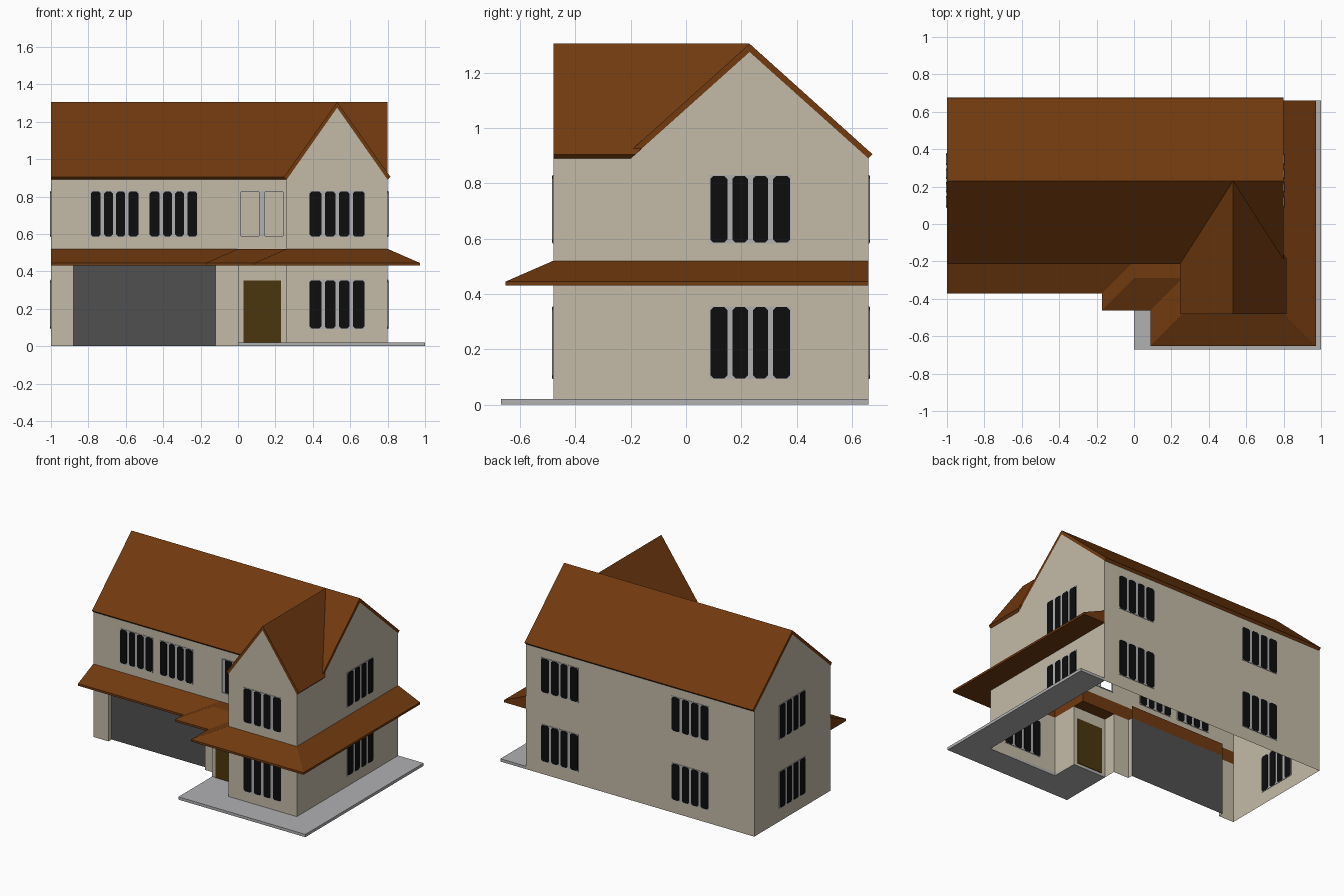
import bpy
import bmesh
from mathutils import Vector

cube = bpy.data.objects.get("Cube")
if cube:
    bpy.data.objects.remove(cube, do_unlink=True)


def material(name, r, g, b):
    m = bpy.data.materials.new(name)
    m.use_nodes = True
    m.diffuse_color = (r, g, b, 1)
    bsdf = next(n for n in m.node_tree.nodes if n.type == 'BSDF_PRINCIPLED')
    bsdf.inputs["Base Color"].default_value = (r, g, b, 1)
    bsdf.inputs["Roughness"].default_value = 0.8
    return m


CREAM = material("cream_wall", 0.55, 0.50, 0.39)
BROWN = material("brown_roof", 0.165, 0.042, 0.005)
GREY = material("light_grey", 0.44, 0.44, 0.45)
DARK = material("dark_grey", 0.08, 0.08, 0.08)
WOOD = material("door_wood", 0.07, 0.037, 0.004)
BLACK = material("black_glass", 0.004, 0.004, 0.004)

# Main dimensions
LEFT, RIGHT, FRONT, BACK = -1.0, 0.8, -0.2, 0.66
WING_X, WING_Y, WING_RIDGE = 0.26, -0.48, 0.53
PORCH_Y, RIDGE_Y = -0.29, 0.23
LOW, UP, EAVE, PEAK = 0.43, 0.52, 0.89, 1.275


def build(name, verts, faces, mat, solid=False):
    mesh = bpy.data.meshes.new(name)
    mesh.from_pydata([tuple(v) for v in verts], [], faces)
    if solid:
        bm = bmesh.new()
        bm.from_mesh(mesh)
        bmesh.ops.recalc_face_normals(bm, faces=bm.faces)
        bm.to_mesh(mesh)
        bm.free()
    mesh.materials.append(mat)
    ob = bpy.data.objects.new(name, mesh)
    bpy.context.scene.collection.objects.link(ob)
    return ob


def at(axis, u, z, d):
    """Point in a wall plane: axis is the wall's normal, d its depth."""
    return (u, d, z) if axis == 'y' else (d, u, z)


def prism(name, axis, outline, d0, d1, mat):
    n = len(outline)
    verts = [at(axis, u, z, d) for d in (d0, d1) for u, z in outline]
    faces = [tuple(range(n)), tuple(range(n, 2 * n))]
    faces += [(i, (i + 1) % n, n + (i + 1) % n, n + i) for i in range(n)]
    return build(name, verts, faces, mat, True)


def rect(u0, u1, z0, z1):
    return [(u0, z0), (u1, z0), (u1, z1), (u0, z1)]


def panel(name, axis, outline, d, mat=CREAM, flip=False):
    order = list(range(len(outline)))
    return build(name, [at(axis, u, z, d) for u, z in outline],
                 [order[::-1] if flip else order], mat)


# Upper and lower walls, open underneath
gable = [(BACK, EAVE), (RIDGE_Y, PEAK), (FRONT, EAVE)]
panel("left_wall", 'x', [(FRONT, 0), (BACK, 0)] + gable, LEFT, flip=True)
panel("right_lower_wall", 'x', rect(WING_Y, BACK, 0, LOW), RIGHT)
panel("right_upper_wall", 'x', [(WING_Y, UP), (BACK, UP)] + gable + [(WING_Y, EAVE)], RIGHT)
panel("back_wall", 'y', rect(LEFT, RIGHT, 0, EAVE), BACK, flip=True)
panel("wing_lower_wall", 'y', rect(WING_X, RIGHT, 0, LOW), WING_Y)
panel("wing_gable_wall", 'y', [(WING_X, UP), (RIGHT, UP), (RIGHT, EAVE),
                               (WING_RIDGE, PEAK), (WING_X, EAVE)], WING_Y)
panel("wing_side_lower", 'x', rect(WING_Y, PORCH_Y, 0, LOW), WING_X, flip=True)
panel("wing_side_upper", 'x', rect(WING_Y, FRONT, UP, EAVE), WING_X, flip=True)
panel("front_upper_wall", 'y', rect(LEFT, 0, UP, EAVE), FRONT)
panel("porch_wall", 'y', rect(0, WING_X, 0, LOW), PORCH_Y)
panel("porch_side_wall", 'x', rect(PORCH_Y, FRONT, 0, LOW), 0, flip=True)

# Wall above the porch, with two open windows
openings = [(0.012, 0.118), (0.14, 0.246)]
SILL, HEAD = 0.585, 0.83
panel("porch_sill_wall", 'y', rect(0, WING_X, UP, SILL), FRONT)
panel("porch_head_wall", 'y', rect(0, WING_X, HEAD, EAVE), FRONT)
edges = [0] + [u for pair in openings for u in pair] + [WING_X]
for u0, u1 in zip(edges[::2], edges[1::2]):
    panel("porch_wall_strip", 'y', rect(u0, u1, SILL, HEAD), FRONT)
BAR = 0.005
for u0, u1 in openings:
    for bar in (rect(u0, u0 + BAR, SILL, HEAD), rect(u1 - BAR, u1, SILL, HEAD),
                rect(u0, u1, SILL, SILL + BAR), rect(u0, u1, HEAD - BAR, HEAD)):
        prism("open_window_frame", 'y', bar, FRONT - 0.004, FRONT + 0.004, GREY)
prism("open_window_mullion", 'y', rect(openings[0][1], openings[1][0], SILL, HEAD),
      FRONT - 0.004, FRONT + 0.004, GREY)

# Garage: two piers and a recessed door
GATE_L, GATE_R, GATE_Y = -0.88, -0.12, -0.165
panel("garage_left_pier", 'y', rect(LEFT, GATE_L, 0, LOW), FRONT)
panel("garage_right_pier", 'y', rect(GATE_R, 0, 0, LOW), FRONT)
for name, x in (("garage_left_jamb", GATE_L), ("garage_right_jamb", GATE_R)):
    panel(name, 'x', rect(FRONT, GATE_Y, 0, LOW), x)
panel("garage_door", 'y', rect(GATE_L, GATE_R, 0, LOW), GATE_Y, DARK)
build("garage_header", [(GATE_L, FRONT, LOW), (GATE_R, FRONT, LOW),
                        (GATE_R, GATE_Y, LOW), (GATE_L, GATE_Y, LOW)],
      [(0, 3, 2, 1)], BROWN)
panel("garage_lintel", 'y', rect(GATE_L, GATE_R, LOW, UP), GATE_Y, BROWN)

# Front door
prism("front_door", 'y', rect(0.03, 0.23, 0.02, 0.35), PORCH_Y - 0.004, PORCH_Y + 0.004, WOOD)


# Windows: grey plate with four cut-cornered panes, seen from both sides
def window(name, axis, u0, u1, z0, z1, d):
    prism(name + "_frame", axis, rect(u0, u1, z0, z1), d - 0.003, d + 0.003, GREY)
    pitch, edge, cut = (u1 - u0) / 4, 0.003, 0.011
    for i in range(4):
        gap = 0.009
        a = u0 + i * pitch + (edge if i == 0 else gap)
        b = u0 + (i + 1) * pitch - (edge if i == 3 else gap)
        lo, hi = z0 + edge, z1 - edge
        pane = [(a + cut, lo), (b - cut, lo), (b, lo + cut), (b, hi - cut),
                (b - cut, hi), (a + cut, hi), (a, hi - cut), (a, lo + cut)]
        prism(name + "_pane", axis, pane, d - 0.0048, d + 0.0048, BLACK)


for storey, z0, z1 in (("lower", 0.092, 0.355), ("upper", 0.583, 0.83)):
    window(storey + "_wing_window", 'y', 0.38, 0.68, z0, z1, WING_Y)
    window(storey + "_right_window", 'x', 0.085, 0.38, z0, z1, RIGHT)
    window(storey + "_left_window", 'x', 0.085, 0.38, z0, z1, LEFT)
    window(storey + "_back_window_a", 'y', 0.385, 0.68, z0, z1, BACK)
    window(storey + "_back_window_b", 'y', -0.645, -0.35, z0, z1, BACK)
window("front_window_a", 'y', -0.79, -0.53, 0.583, 0.83, FRONT)
window("front_window_b", 'y', -0.475, -0.215, 0.583, 0.83, FRONT)


# Roofs: gable slabs, the wing's trimmed along the valleys
def roof_outline(a, mid, b):
    return [(a, EAVE), (mid, PEAK), (b, EAVE),
            (b + 0.015, EAVE + 0.015), (mid, PEAK + 0.03), (a - 0.015, EAVE + 0.015)]


def roof(name, axis, outline, start, end):
    n = len(outline)
    verts = [at(axis, u, z, start) for u, z in outline]
    verts += [at(axis, u, z, end(z)) for u, z in outline]
    faces = [(i, (i + 1) % n, n + (i + 1) % n, n + i) for i in range(n)]
    for k in (0, n):
        faces += [(k, k + 1, k + 4, k + 5), (k + 1, k + 2, k + 3, k + 4)]
    return build(name, verts, faces, BROWN, True)


roof("main_roof", 'x', roof_outline(FRONT, RIDGE_Y, BACK), LEFT, lambda z: RIGHT)
rise = (RIDGE_Y - FRONT) / (PEAK - EAVE)
roof("wing_roof", 'y', roof_outline(WING_X, WING_RIDGE, RIGHT), WING_Y,
     lambda z: min(RIDGE_Y, FRONT + (z - EAVE) * rise))

# Skirt roof wrapped around the front and right sides with mitred corners
path = [Vector(p) for p in ((LEFT, FRONT), (0, FRONT), (0, PORCH_Y), (WING_X, PORCH_Y),
                            (WING_X, WING_Y), (RIGHT, WING_Y), (RIGHT, BACK))]
normals = [Vector((d.y, -d.x)).normalized()
           for d in (b - a for a, b in zip(path, path[1:]))]
verts = []
for i, p in enumerate(path):
    pair = {tuple(normals[max(i - 1, 0)]), tuple(normals[min(i, len(normals) - 1)])}
    o = p + sum((Vector(v) for v in pair), Vector((0, 0))) * 0.172
    verts += [(p.x, p.y, UP), (o.x, o.y, 0.445), (o.x, o.y, LOW), (p.x, p.y, LOW)]
faces = [(4 * i + k, 4 * i + (k + 1) % 4, 4 * i + 4 + (k + 1) % 4, 4 * i + 4 + k)
         for i in range(len(path) - 1) for k in range(4)]
end = len(verts)
faces += [(0, 1, 2, 3), (end - 4, end - 3, end - 2, end - 1)]
build("skirt_roof", verts, faces, BROWN, True)
prism("porch_roof_cap", 'y', rect(0, WING_X, LOW, UP), PORCH_Y, FRONT, BROWN)

# Paved slab wrapping the wing
slab = [(0, -0.67), (1, -0.67), (1, BACK), (RIGHT, BACK), (RIGHT, WING_Y),
        (WING_X, WING_Y), (WING_X, PORCH_Y), (0, PORCH_Y)]
n = len(slab)
build("paved_slab", [(x, y, z) for z in (0, 0.02) for x, y in slab],
      [tuple(range(n)), tuple(range(n, 2 * n))] +
      [(i, (i + 1) % n, n + (i + 1) % n, n + i) for i in range(n)], GREY, True)
